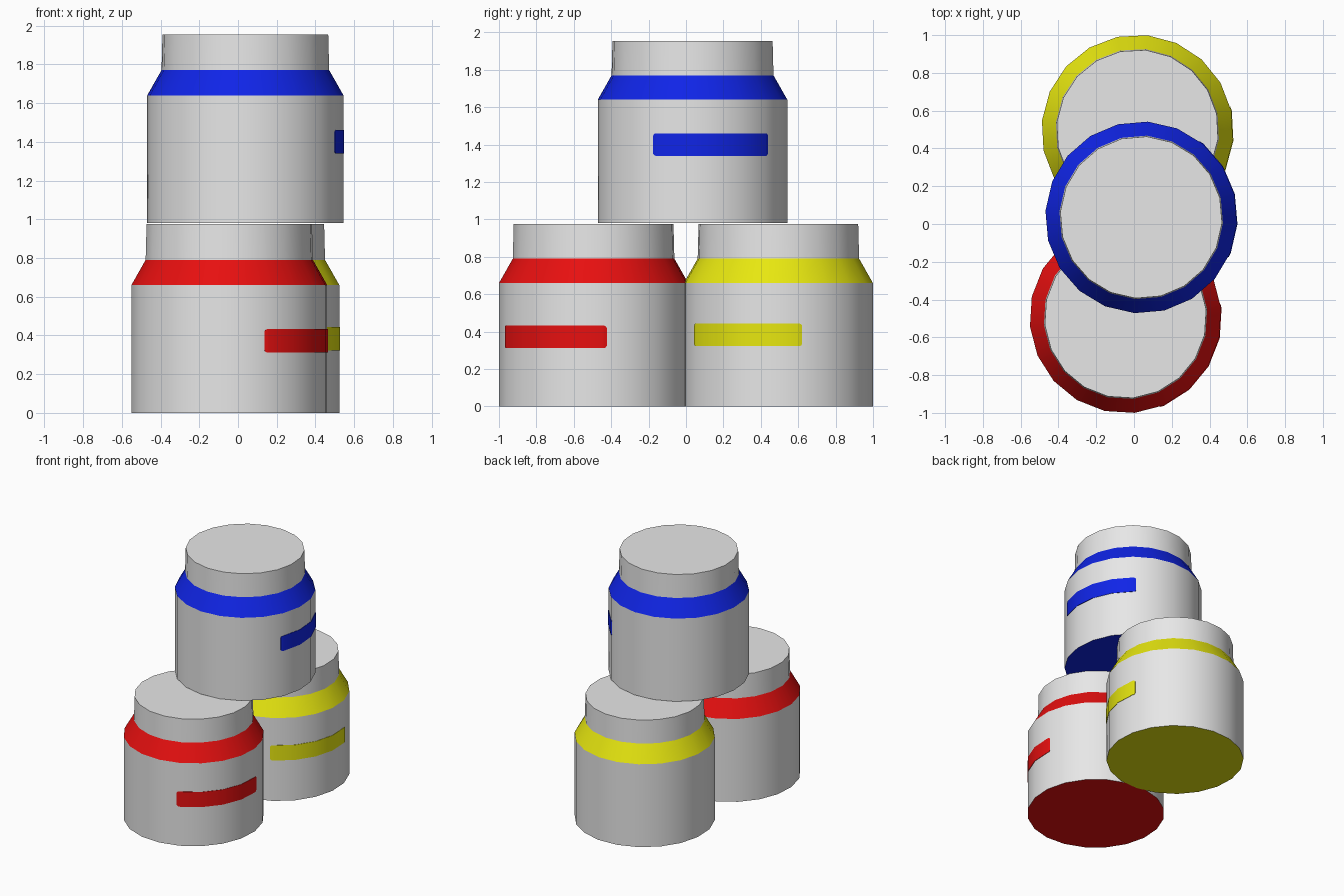
import bpy, bmesh
from math import cos, sin, radians, pi

if "Cube" in bpy.data.objects:
    bpy.data.objects.remove(bpy.data.objects["Cube"])

SIDES = 20
R, NECK_BASE, NECK_TOP = 0.508, 0.434, 0.429
STEP = 360 / SIDES
PROFILE = [(R, 0), (R, 0.66), (NECK_BASE, 0.79), (NECK_TOP, 0.975)]


def material(name, rgb):
    m = bpy.data.materials.new(name)
    m.diffuse_color = (*rgb, 1)
    m.use_nodes = True
    m.node_tree.nodes["Principled BSDF"].inputs["Base Color"].default_value = m.diffuse_color
    return m


GREY = material("light grey", (0.8, 0.8, 0.8))
RED = material("red", (0.8, 0.005, 0.005))
YELLOW = material("yellow", (0.8, 0.8, 0.005))
BLUE = material("blue", (0.005, 0.018, 0.8))


def finish(bm, name, loc, mats):
    bmesh.ops.recalc_face_normals(bm, faces=bm.faces)
    me = bpy.data.meshes.new(name)
    bm.to_mesh(me)
    bm.free()
    for m in mats:
        me.materials.append(m)
    ob = bpy.data.objects.new(name, me)
    ob.location = loc
    bpy.context.collection.objects.link(ob)
    bpy.ops.object.select_all(action='DESELECT')
    ob.select_set(True)
    bpy.context.view_layer.objects.active = ob
    bpy.ops.object.shade_smooth_by_angle(angle=radians(25))
    return ob


def jar(name, loc, turn, colour):
    # lathed body: coloured base and shoulder, grey wall, neck and lid
    bm = bmesh.new()
    rings = [[bm.verts.new((r * cos(radians(turn + i * STEP)),
                            r * sin(radians(turn + i * STEP)), z))
              for i in range(SIDES)] for r, z in PROFILE]
    for k in range(len(rings) - 1):
        for i in range(SIDES):
            j = (i + 1) % SIDES
            f = bm.faces.new((rings[k][i], rings[k][j],
                              rings[k + 1][j], rings[k + 1][i]))
            f.material_index = 1 if k == 1 else 0
    bm.faces.new(rings[0][::-1]).material_index = 1
    bm.faces.new(rings[-1])
    finish(bm, name, loc, (GREY, colour))


def label(name, loc, turn, z0, z1, colour, half=38.5):
    # thin curved plate that follows the facets of the wall
    bm = bmesh.new()
    n = int(half // STEP)
    angles = [-half, -half + 0.6, -half + 1.6]
    angles += [i * STEP for i in range(-n, n + 1)]
    angles += [half - 1.6, half - 0.6, half]
    inset = {half: 0.012, half - 0.6: 0.004}   # rounded corners
    cols = []
    for a in angles:
        d = inset.get(abs(a), 0)
        off = (a % STEP) - STEP / 2
        wall = R * cos(pi / SIDES) / cos(radians(off))
        t = radians(turn + a)
        cols.append([bm.verts.new((r * cos(t), r * sin(t), z))
                     for r, z in ((wall - 0.002, z0 + d), (wall + 0.003, z0 + d),
                                  (wall + 0.003, z1 - d), (wall - 0.002, z1 - d))])
    for p, q in zip(cols, cols[1:]):
        for i in range(4):
            j = (i + 1) % 4
            bm.faces.new((p[i], q[i], q[j], p[j]))
    bm.faces.new(cols[0])
    bm.faces.new(cols[-1][::-1])
    finish(bm, name, loc, (colour,))


# name, position, turn, label height range, colour
JARS = [
    ("red", (-0.045, -0.494, 0), -30.5, 0.312, 0.432, RED),
    ("yellow", (0.018, 0.494, 0), -24, 0.323, 0.443, YELLOW),
    ("blue", (0.038, 0.035, 0.98), 14, 0.36, 0.48, BLUE),
]
for name, loc, turn, z0, z1, colour in JARS:
    jar(name + "_jar", loc, turn, colour)
    label(name + "_label", loc, turn, z0, z1, colour)
